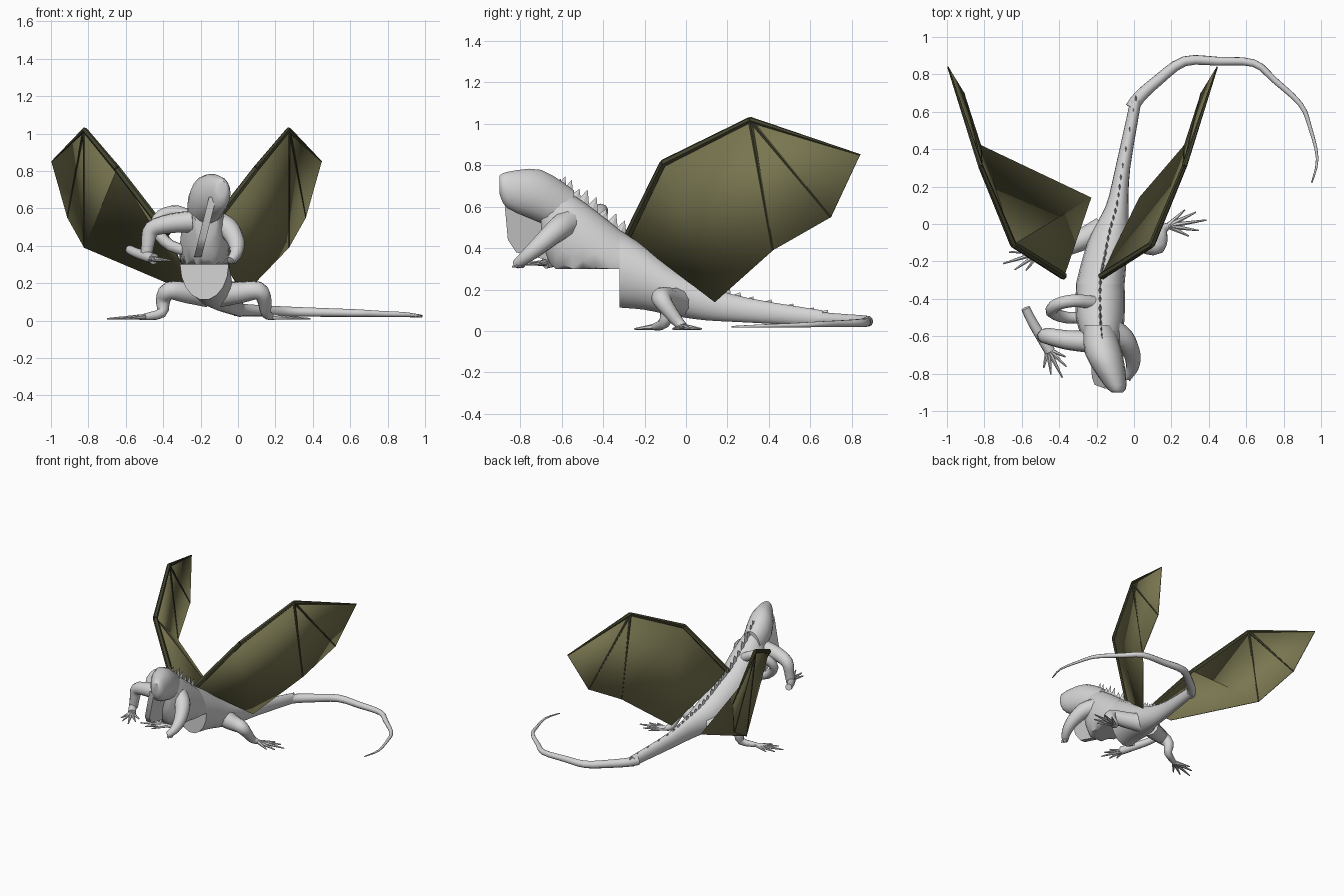
import bpy, bmesh, math
from mathutils import Vector

if "Cube" in bpy.data.objects:
    bpy.data.objects.remove(bpy.data.objects["Cube"])


def material(name, color):
    mat = bpy.data.materials.new(name)
    mat.use_nodes = True
    mat.diffuse_color = color
    mat.node_tree.nodes["Principled BSDF"].inputs["Base Color"].default_value = color
    return mat


SKIN = material("pale grey skin", (.66, .66, .66, 1))
WEB = material("olive membrane", (.19, .18, .08, 1))
BONE = material("dark olive bone", (.06, .06, .03, 1))


def finish(bm, name, mat, angle=50):
    bmesh.ops.recalc_face_normals(bm, faces=bm.faces)
    mesh = bpy.data.meshes.new(name)
    bm.to_mesh(mesh)
    bm.free()
    mesh.materials.append(mat)
    mesh.polygons.foreach_set("use_smooth", [True] * len(mesh.polygons))
    mesh.set_sharp_from_angle(angle=math.radians(angle))
    obj = bpy.data.objects.new(name, mesh)
    bpy.context.collection.objects.link(obj)
    return obj


def skin_rings(bm, rings):
    loops = [[bm.verts.new(point) for point in ring] for ring in rings]
    count = len(loops[0])
    for first, second in zip(loops, loops[1:]):
        for i in range(count):
            j = (i + 1) % count
            bm.faces.new((first[i], first[j], second[j], second[i]))
    bm.faces.new(loops[0])
    bm.faces.new(loops[-1])


def smooth_path(points, steps=3):
    # Catmull-Rom curve through points of any dimension
    rows = [Vector(point) for point in points]
    rows = [rows[0]] + rows + [rows[-1]]
    path = []
    for a, b, c, d in zip(rows, rows[1:], rows[2:], rows[3:]):
        for k in range(steps):
            t = k / steps
            path.append(b + (c - a) * (t / 2)
                        + (2 * a - 5 * b + 4 * c - d) * (t * t / 2)
                        + (3 * b - a - 3 * c + d) * (t ** 3 / 2))
    return path + [rows[-1]]


def tube(bm, points, start, end, sides=10, steps=3):
    # Round tube tapering evenly from the start radius to the end radius
    path = smooth_path(points, steps)
    last = len(path) - 1
    rings, side, previous = [], None, None
    for i, centre in enumerate(path):
        along = (path[min(i + 1, last)] - path[max(i - 1, 0)]).normalized()
        if side is None:
            side = along.orthogonal().normalized()
        else:
            side.rotate(previous.rotation_difference(along))
        previous = along
        across = along.cross(side)
        radius = start + (end - start) * i / last
        turns = [math.tau * k / sides for k in range(sides)]
        rings.append([centre + radius * (side * math.cos(a) + across * math.sin(a))
                      for a in turns])
    skin_rings(bm, rings)


def slices(name, rows, floor=0, sides=18):
    # Upright oval sections given as y, x, bottom, top, half width
    bm = bmesh.new()
    rings = []
    for y, x, low, high, width in smooth_path(rows):
        ring = []
        for k in range(sides):
            a = math.tau * k / sides
            z = (low + high) / 2 + (high - low) / 2 * math.sin(a)
            ring.append((x + width * math.cos(a), y, max(z, floor)))
        rings.append(ring)
    skin_rings(bm, rings)
    finish(bm, name, SKIN)


# Trunk: the chest is cut flat underneath and steps down to the belly
ledge = .3
chest = [(-.7, -.17, .44, .68, .06), (-.63, -.17, .27, .7, .1),
         (-.5, -.18, .2, .63, .13), (-.32, -.18, .11, .49, .13)]
hips = [chest[-1], (-.2, -.16, .1, .41, .12), (-.05, -.13, .07, .3, .1),
        (.1, -.09, .05, .22, .06), (.3, -.06, .04, .16, .04), (.66, .01, .02, .1, .03)]
slices("chest", chest, ledge)
slices("belly_and_tail_base", hips)

# Head
slices("head", [(-.9, -.09, .66, .75, .03), (-.86, -.1, .59, .77, .06),
                (-.7, -.16, .52, .78, .1), (-.54, -.19, .44, .68, .08)])

# Throat flap, leaning towards the snout
bm = bmesh.new()
outline = [(-.88, .66), (-.86, .44), (-.82, .38), (-.66, .34), (-.6, .5), (-.66, .62)]
skin_rings(bm, [[(z / 4 - .3 + half, y, z) for y, z in outline] for half in (-.02, .02)])
finish(bm, "throat_flap", SKIN)

# Tail curling to the left, sinking evenly to the ground
bm = bmesh.new()
curl = [(-.01, .62), (.03, .68), (.13, .77), (.27, .87), (.45, .87), (.64, .86),
        (.75, .77), (.89, .64), (.94, .52), (.98, .35), (.95, .22)]
tube(bm, [(x, y, .06 - .004 * i) for i, (x, y) in enumerate(curl)], .037, .004)
finish(bm, "tail", SKIN)

# Back crest: a row of spikes along the top of the trunk
bm = bmesh.new()
ridge = smooth_path(chest[1:] + hips[1:], 4)
for k, (y, x, low, top, width) in enumerate(ridge):
    height = .06 * (1 - k / len(ridge)) * (1 if k % 3 else .6)
    base = [bm.verts.new((x + .012 * i, y + .035 * j, top - .03 - .02 * j))
            for i, j in ((-1, 0), (0, -1), (1, 0), (0, 1))]
    tip = bm.verts.new((x, y + .025, top + height))
    for i in range(4):
        bm.faces.new((base[i], base[(i + 1) % 4], tip))
    bm.faces.new(base)
finish(bm, "back_crest", SKIN, 30)


def toes(bm, palm, heading, length, spread=.35):
    # Fan of toes, longest in the middle, dropping slightly to the tips
    for k in range(-2, 3):
        angle = heading + k * spread
        reach = length * (1 - abs(k) / 5)
        ray = Vector((math.cos(angle) * reach, math.sin(angle) * reach, -.01))
        tube(bm, [Vector(palm), Vector(palm) + ray], .016, .004, 6, 2)


# Right arm, with the hand turned across the wrist
bm = bmesh.new()
tube(bm, [(-.24, -.63, .53), (-.36, -.62, .52), (-.46, -.6, .49), (-.48, -.6, .42),
          (-.49, -.6, .34)], .06, .03)
tube(bm, [(-.58, -.45, .38), (-.54, -.53, .36), (-.45, -.68, .33)], .024, .03)
toes(bm, (-.46, -.67, .33), -1.1, .17)
finish(bm, "right_arm", SKIN)

# Curled fold behind the right shoulder
bm = bmesh.new()
tube(bm, [(-.22, -.42, .53), (-.32, -.41, .58), (-.41, -.43, .56), (-.44, -.47, .49),
          (-.36, -.5, .4), (-.24, -.5, .37)], .036, .03)
finish(bm, "right_shoulder_fold", SKIN)

# Left arm
bm = bmesh.new()
tube(bm, [(-.12, -.57, .52), (-.05, -.62, .49), (-.01, -.7, .42), (-.01, -.77, .36),
          (-.04, -.82, .32)], .07, .022)
toes(bm, (-.03, -.79, .32), -1.4, .05)
finish(bm, "left_arm", SKIN)


# Hind legs: mirrored thighs and shins, each with its own foot position
def hind_leg(side, sign, foot, heading):
    bm = bmesh.new()
    middle = -.13
    thigh = [(.04, -.03, .14), (.14, -.08, .15), (.24, -.12, .16), (.27, -.09, .11)]
    path = [(middle + sign * x, y, z) for x, y, z in thigh]
    ankle = (middle + sign * .28, foot[1] / 2 - .03, .04)
    tube(bm, path + [ankle, foot], .07, .018)
    toes(bm, foot, heading, .21, .3)
    finish(bm, side + "_hind_leg", SKIN)


hind_leg("left", 1, (.18, -.01, .02), .15)
hind_leg("right", -1, (-.5, -.15, .02), math.pi + .3)


# Wings: webbed panels with finger bones, mirrored about the shoulders
def wing(side, sign, inner_x):
    def at(x, y, z):
        return Vector((sign * x - .275, y, z))
    tip, peak = at(.72, .84, .85), at(.545, .31, 1.02)
    wrist, root = at(.37, -.11, .81), at(.1, -.28, .46)
    outer, middle = at(.635, .7, .55), at(.545, .42, .39)
    inner = Vector((inner_x, .14, .14))

    bm = bmesh.new()
    for panel in ((tip, peak, outer), (peak, middle, outer), (peak, wrist, middle),
                  (wrist, inner, middle), (wrist, root, inner)):
        bm.faces.new([bm.verts.new(corner) for corner in panel])
    bmesh.ops.remove_doubles(bm, verts=bm.verts, dist=.001)
    web = finish(bm, side + "_wing_membrane", WEB, 30)
    solid = web.modifiers.new("thickness", "SOLIDIFY")
    solid.thickness = .006
    solid.offset = 0

    bm = bmesh.new()
    for start, end, thick, thin in ((root, wrist, .02, .018), (wrist, peak, .018, .014),
                                    (peak, tip, .014, .004), (peak, outer, .011, .005),
                                    (peak, middle, .011, .005)):
        tube(bm, [start, end], thick, thin, 6, 1)
    finish(bm, side + "_wing_bones", BONE, 30)


wing("right", -1, -.23)
wing("left", 1, .03)
